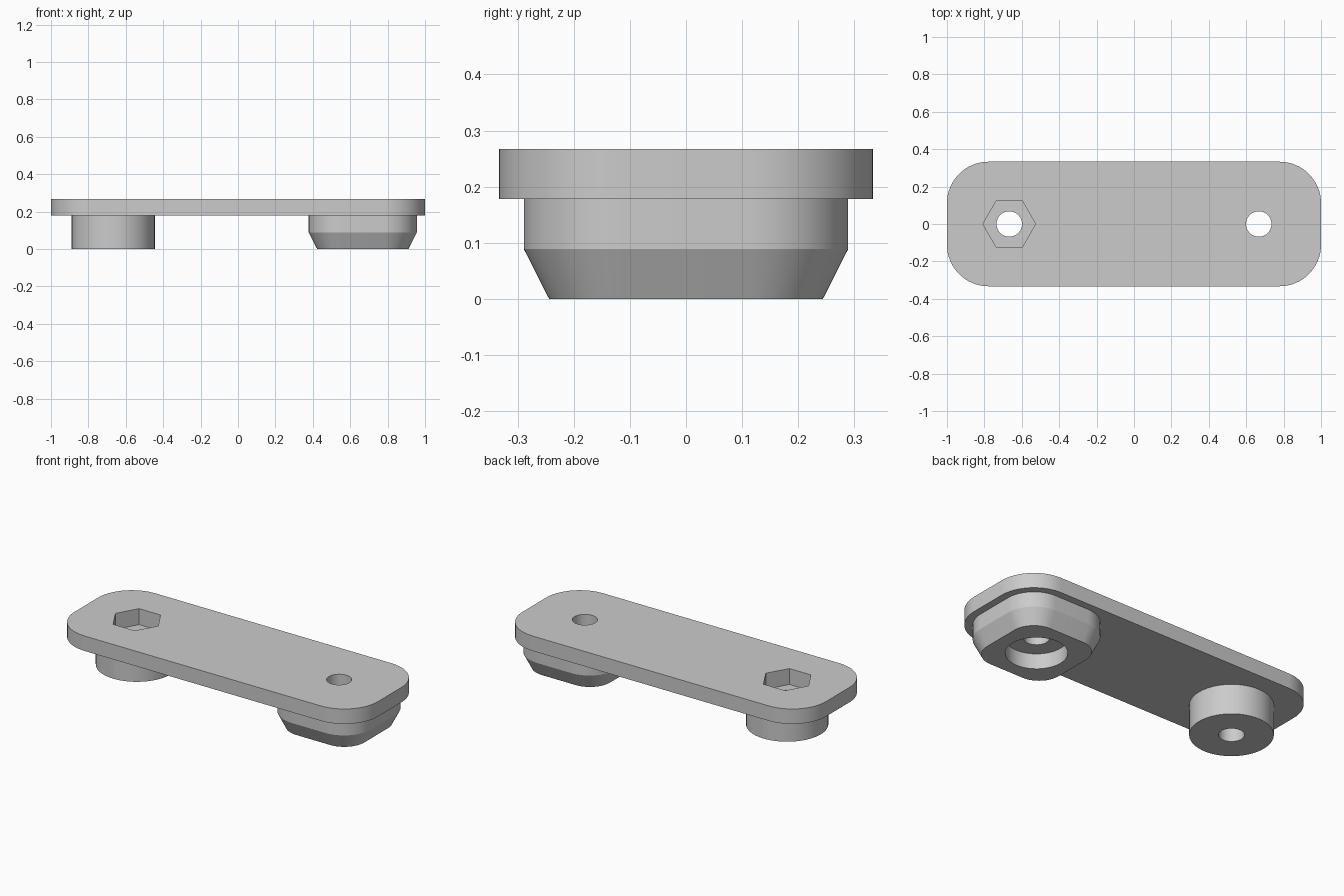
import bpy, bmesh
from math import cos, sin, pi, radians

if "Cube" in bpy.data.objects:
    bpy.data.objects.remove(bpy.data.objects["Cube"], do_unlink=True)

grey = bpy.data.materials.new("light_grey")
grey.use_nodes = True
grey.diffuse_color = (0.6, 0.6, 0.6, 1)
grey.node_tree.nodes["Principled BSDF"].inputs["Base Color"].default_value = (0.6, 0.6, 0.6, 1)


def rounded(cx, hx, hy, r, n=16):
    """Outline of a rounded rectangle, counter-clockwise."""
    pts = []
    for k, (sx, sy) in enumerate([(1, 1), (-1, 1), (-1, -1), (1, -1)]):
        for i in range(n + 1):
            a = (k + i / n) * pi / 2
            pts.append((cx + sx * (hx - r) + r * cos(a), sy * (hy - r) + r * sin(a)))
    return pts


def ring(cx, r, n=64):
    """Outline of a regular polygon or circle."""
    return [(cx + r * cos(2 * pi * i / n), r * sin(2 * pi * i / n)) for i in range(n)]


def loft(name, sections):
    """Closed solid through outlines stacked as (z, outline)."""
    bm = bmesh.new()
    loops = [[bm.verts.new((x, y, z)) for x, y in pts] for z, pts in sections]
    bm.faces.new(loops[0][::-1])
    bm.faces.new(loops[-1])
    for low, high in zip(loops, loops[1:]):
        for i in range(len(low)):
            j = (i + 1) % len(low)
            bm.faces.new((low[i], low[j], high[j], high[i]))
    me = bpy.data.meshes.new(name)
    bm.to_mesh(me)
    bm.free()
    me.materials.append(grey)
    ob = bpy.data.objects.new(name, me)
    bpy.context.collection.objects.link(ob)
    return ob


def combine(target, other, operation):
    """Apply a boolean and discard the second solid."""
    mod = target.modifiers.new(operation, "BOOLEAN")
    mod.operation, mod.object, mod.solver = operation, other, "EXACT"
    bpy.context.view_layer.objects.active = target
    bpy.ops.object.modifier_apply(modifier=mod.name)
    bpy.data.objects.remove(other, do_unlink=True)


TOP, UNDER, STEP, END = 0.267, 0.178, 0.089, 0.667
INSIDE = 0.22   # feet overlap the plate up to here

# Plate with rounded corners
bracket = loft("mounting_plate", [(z, rounded(0, 1, 0.333, 0.222)) for z in (UNDER, TOP)])

# Round foot and tapered square foot
foot = loft("round_foot", [(z, ring(-END, 0.222)) for z in (0, INSIDE)])
combine(bracket, foot, "UNION")
full = rounded(END, 0.289, 0.289, 0.178)
foot = loft("tapered_foot", [(0, rounded(END, 0.244, 0.244, 0.133)), (STEP, full), (INSIDE, full)])
combine(bracket, foot, "UNION")

# Screw holes, nut pocket and round counterbore
for x in (-END, END):
    combine(bracket, loft("screw_hole", [(z, ring(x, 0.068)) for z in (-0.1, 0.4)]), "DIFFERENCE")
combine(bracket, loft("nut_pocket", [(z, ring(-END, 0.141, 6)) for z in (TOP - 0.095, 0.4)]), "DIFFERENCE")
combine(bracket, loft("counterbore", [(z, ring(END, 0.164)) for z in (-0.1, 0.09)]), "DIFFERENCE")

# Smooth curved walls, crisp rims
bpy.ops.object.select_all(action="DESELECT")
bracket.select_set(True)
bpy.context.view_layer.objects.active = bracket
bpy.ops.object.shade_smooth_by_angle(angle=radians(20))
